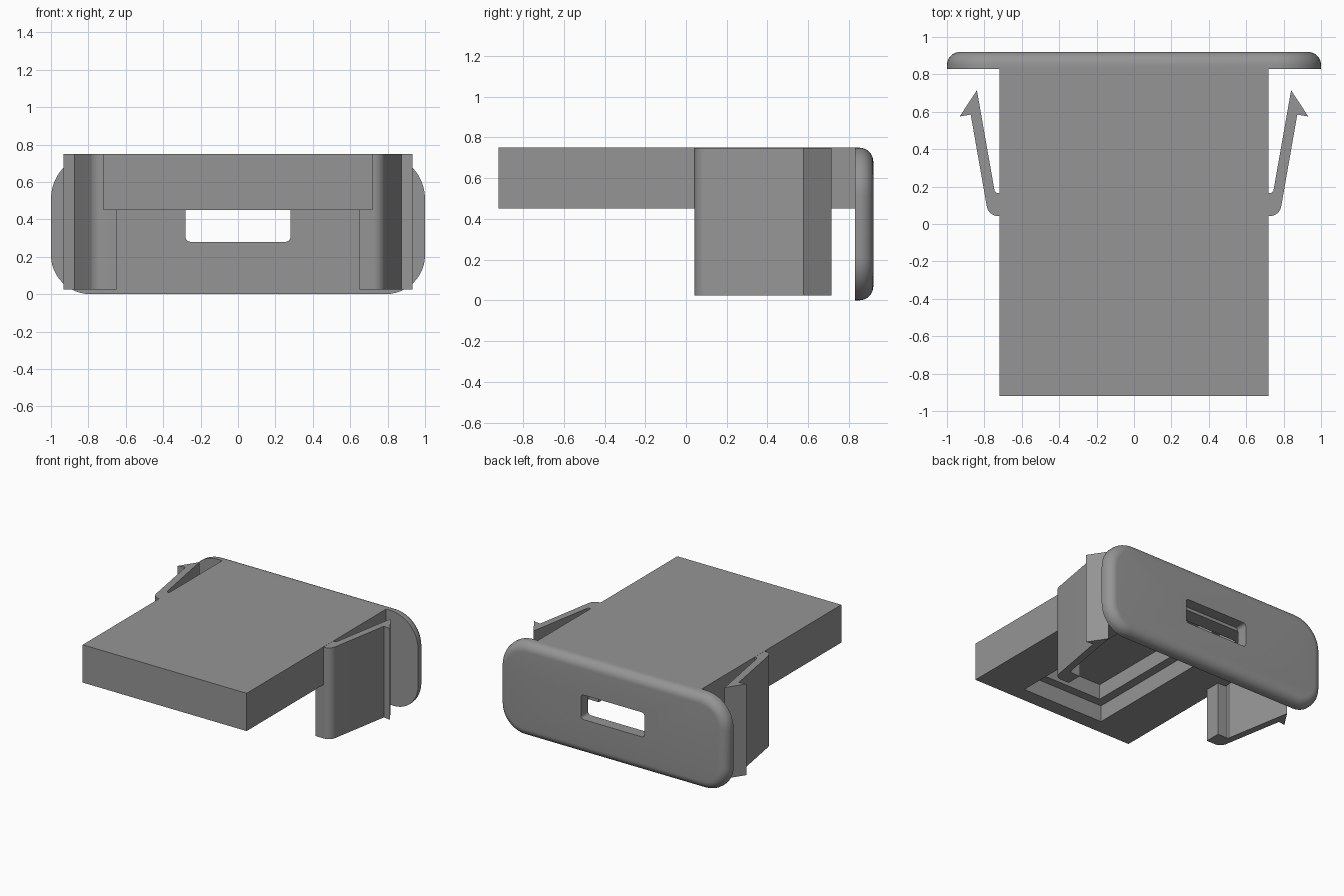
import bpy, bmesh, math

if "Cube" in bpy.data.objects:
    bpy.data.objects.remove(bpy.data.objects["Cube"])

grey = bpy.data.materials.new("mid grey")
grey.diffuse_color = (0.3, 0.3, 0.3, 1)
grey.use_nodes = True
grey.node_tree.nodes["Principled BSDF"].inputs["Base Color"].default_value = grey.diffuse_color


def make(name, rings):
    """Skin a stack of equal-length closed rings and cap both ends."""
    bm = bmesh.new()
    loops = [[bm.verts.new(p) for p in ring] for ring in rings]
    n = len(loops[0])
    for a, b in zip(loops, loops[1:]):
        for i in range(n):
            bm.faces.new((a[i], a[(i + 1) % n], b[(i + 1) % n], b[i]))
    bm.faces.new(loops[0][::-1])
    bm.faces.new(loops[-1])
    bmesh.ops.recalc_face_normals(bm, faces=bm.faces[:])
    me = bpy.data.meshes.new(name)
    bm.to_mesh(me)
    bm.free()
    me.materials.append(grey)
    ob = bpy.data.objects.new(name, me)
    bpy.context.collection.objects.link(ob)
    return ob


def box(name, x0, x1, y0, y1, z0, z1):
    return make(name, [[(x0, y0, z), (x1, y0, z), (x1, y1, z), (x0, y1, z)]
                       for z in (z0, z1)])


def rounded(hw, z0, z1, y, r_low, r_high, inset=0.0, seg=12):
    """Rounded rectangle in the xz plane at depth y."""
    pts = []
    for sx, top, start in ((1, 1, 0), (-1, 1, 90), (-1, 0, 180), (1, 0, 270)):
        r = r_high if top else r_low
        cx = sx * (hw - r)
        cz = z1 - r if top else z0 + r
        for i in range(seg + 1):
            a = math.radians(start + 90 * i / seg)
            pts.append((cx + (r - inset) * math.cos(a), y,
                        cz + (r - inset) * math.sin(a)))
    return pts


def cut(ob, cutter):
    mod = ob.modifiers.new("cut", 'BOOLEAN')
    mod.operation = 'DIFFERENCE'
    mod.solver = 'EXACT'
    mod.object = cutter
    bpy.context.view_layer.objects.active = ob
    bpy.ops.object.modifier_apply(modifier=mod.name)
    bpy.data.objects.remove(cutter)


def smooth(ob):
    bpy.ops.object.select_all(action='DESELECT')
    ob.select_set(True)
    bpy.context.view_layer.objects.active = ob
    bpy.ops.object.shade_smooth_by_angle(angle=math.radians(30))


# Face plate with a rounded rear edge and a cable slot
R = 0.07
rings = [rounded(1, 0, 0.75, 0.83, 0.21, 0.24)]
for k in range(9):
    a = math.radians(90 * k / 8)
    rings.append(rounded(1, 0, 0.75, 0.92 - R + R * math.sin(a), 0.21, 0.24,
                         R * (1 - math.cos(a))))
plate = make("face_plate", rings)
cut(plate, make("slot_cutter", [rounded(0.28, 0.28, 0.475, y, 0.025, 0.025, seg=5)
                                for y in (0.7, 1.0)]))
smooth(plate)

# Tray with a stepped pocket in the underside
tray = box("tray", -0.72, 0.72, -0.92, 0.83, 0.45, 0.75)
cut(tray, box("pocket_cutter", -0.36, 0.36, -0.80, 0.71, 0.40, 0.58))
cut(tray, box("inner_pocket_cutter", -0.29, 0.29, -0.73, 0.64, 0.50, 0.70))

# Barbed spring clips, mirrored left and right
bend = [(0.725 + 0.063 * math.sin(t), 0.105 - 0.063 * math.cos(t))
        for t in (math.radians(80 * i / 8) for i in range(9))]
profile = ([(0.65, 0.042)] + bend +
           [(0.873, 0.585), (0.932, 0.575), (0.84, 0.715), (0.745, 0.175),
            (0.735, 0.167), (0.65, 0.167)])
for side, sx in (("right", 1), ("left", -1)):
    clip = make(side + "_clip", [[(sx * x, y, z) for x, y in profile]
                                 for z in (0.025, 0.749)])
    smooth(clip)
